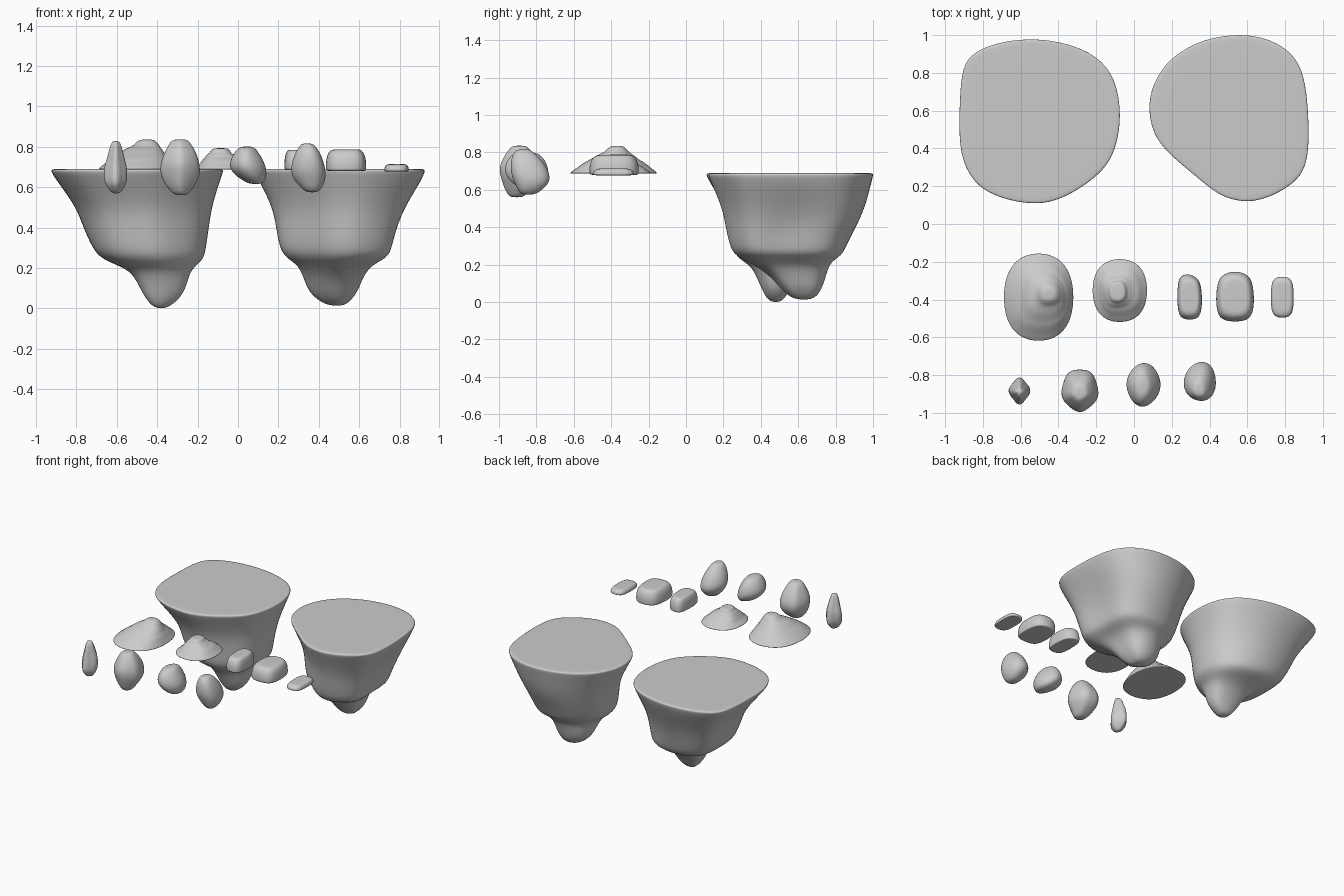
import bpy, bmesh, math


def ring_outline(n=16, power=2.6):
    """Rounded-square outline filling the -1..1 box."""
    pts = []
    for i in range(n):
        a = math.tau * i / n
        c, s = math.cos(a), math.sin(a)
        pts.append((math.copysign(abs(c) ** (2 / power), c),
                    math.copysign(abs(s) ** (2 / power), s)))
    return pts


def unit(pts):
    """Rescale an outline to the -1..1 box."""
    xs, ys = [p[0] for p in pts], [p[1] for p in pts]
    f = lambda v, vs: 2 * (v - min(vs)) / (max(vs) - min(vs)) - 1
    return [(f(x, xs), f(y, ys)) for x, y in pts]


def loft(name, levels, outline, lobes=None, grow=1.015):
    """Stack outline rings; each level is (z, x0, x1, y0, y1)."""
    bm = bmesh.new()
    rings = []
    for z, x0, x1, y0, y1 in levels:
        ring = []
        for u, v in outline:
            k = grow + (lobes(math.atan2(v, u), z) if lobes else 0)
            ring.append(bm.verts.new(((x0 + x1) / 2 + u * k * (x1 - x0) / 2,
                                      (y0 + y1) / 2 + v * k * (y1 - y0) / 2, z)))
        rings.append(ring)
    n = len(outline)
    for a, b in zip(rings, rings[1:]):
        for i in range(n):
            j = (i + 1) % n
            bm.faces.new((a[i], a[j], b[j], b[i]))
    bm.faces.new(rings[0])
    bm.faces.new(rings[-1])
    bmesh.ops.recalc_face_normals(bm, faces=bm.faces)
    me = bpy.data.meshes.new(name)
    bm.to_mesh(me)
    bm.free()
    for p in me.polygons:
        p.use_smooth = True
    ob = bpy.data.objects.new(name, me)
    bpy.context.collection.objects.link(ob)
    sub = ob.modifiers.new("smooth", 'SUBSURF')
    sub.levels = sub.render_levels = 2
    return ob


def band(z, lo, hi):
    """Soft weight that is 1 in the middle of a height band."""
    t = (z - lo) / (hi - lo)
    return math.sin(math.pi * t) if 0 < t < 1 else 0


def dent(a, at, sharp=8):
    """Groove centred on one direction."""
    return max(0, math.cos(a - at)) ** sharp


# Floating islands: flat top, tapering underside, off-centre tip
left_top = unit([(-.92, .6), (-.91, .8), (-.87, .89), (-.74, .955), (-.54, .98), (-.36, .955),
                 (-.2, .89), (-.1, .77), (-.07, .57), (-.1, .4), (-.16, .29), (-.29, .19),
                 (-.42, .125), (-.54, .11), (-.7, .14), (-.82, .2), (-.89, .3), (-.92, .42)])
loft("left_island", [
    (.69, -.88, -.11, .15, .94), (.69, -.92, -.07, .108, .98), (.675, -.92, -.07, .108, .98),
    (.62, -.885, -.09, .14, .96), (.5, -.80, -.125, .21, .9), (.4, -.765, -.14, .23, .86),
    (.3, -.72, -.155, .245, .83), (.25, -.68, -.165, .265, .81), (.215, -.60, -.20, .31, .77),
    (.18, -.52, -.24, .36, .63), (.08, -.475, -.26, .40, .56), (.02, -.435, -.32, .43, .53),
    (0, -.40, -.36, .46, .50)], left_top,
    lambda a, z: -.07 * band(z, .18, .66) * (dent(a, -2.6, 12) + dent(a, .8, 12)))

right_top = unit([(.08, .62), (.1, .5), (.15, .42), (.22, .35), (.33, .26), (.45, .16),
                  (.54, .135), (.62, .125), (.74, .16), (.85, .23), (.9, .3), (.92, .4),
                  (.92, .55), (.905, .75), (.86, .87), (.78, .94), (.68, .985), (.55, 1),
                  (.4, .98), (.28, .93), (.17, .85), (.1, .73)])
loft("right_island", [
    (.69, .12, .88, .165, .96), (.69, .08, .92, .12, 1), (.675, .08, .92, .12, 1),
    (.62, .11, .895, .145, .985), (.5, .175, .83, .20, .95), (.4, .195, .79, .22, .90),
    (.3, .21, .765, .24, .85), (.25, .24, .745, .265, .83), (.215, .30, .66, .34, .77),
    (.15, .325, .615, .44, .75), (.08, .35, .59, .50, .73), (.03, .41, .55, .55, .70),
    (.013, .46, .52, .60, .66)], right_top,
    lambda a, z: -.11 * band(z, .15, .6) * dent(a, 0, 14) + .02 * band(z, .15, .6))

# Terraced mounds with flat bases
round16 = ring_outline(16, 2.3)
loft("large_mound", [
    (.687, -.66, -.35, -.59, -.19), (.687, -.692, -.318, -.622, -.152),
    (.694, -.69, -.32, -.62, -.155), (.718, -.66, -.335, -.585, -.19),
    (.747, -.62, -.35, -.55, -.225), (.757, -.60, -.36, -.525, -.25),
    (.785, -.57, -.375, -.48, -.28), (.797, -.54, -.385, -.45, -.30),
    (.808, -.515, -.39, -.43, -.31), (.832, -.495, -.41, -.41, -.33),
    (.836, -.47, -.43, -.38, -.35)], round16,
    lambda a, z: .05 * math.cos(3 * a + 1) * band(z, .70, .83))
loft("small_mound", [
    (.687, -.20, .05, -.49, -.21), (.687, -.222, .072, -.522, -.182),
    (.694, -.22, .07, -.52, -.185), (.715, -.19, .045, -.49, -.22),
    (.738, -.175, .025, -.465, -.25), (.747, -.165, 0, -.445, -.275),
    (.765, -.152, -.025, -.43, -.285), (.77, -.14, -.035, -.42, -.30),
    (.79, -.13, -.045, -.41, -.305), (.793, -.11, -.06, -.39, -.33)], round16,
    lambda a, z: .05 * math.cos(4 * a + 2) * band(z, .70, .79))

# Low ground stones
box16 = ring_outline(16, 3.2)


def ground_stone(name, x0, x1, y0, y1, z0, z1, lobes=None):
    mx, my = (x1 - x0), (y1 - y0)
    levels = [(z0 + t * (z1 - z0), x0 + i * mx, x1 - i * mx, y0 + i * my, y1 - i * my)
              for t, i in ((0, .12), (0, .01), (.1, -.005), (.45, -.005), (.8, .04), (.98, .12), (1, .22))]
    loft(name, levels, box16, lobes)


ground_stone("tall_ground_stone", .23, .36, -.505, -.265, .685, .785, lambda a, z: -.12 * dent(a, .9, 6))
ground_stone("wide_ground_stone", .435, .635, -.515, -.245, .68, .787,
             lambda a, z: -.10 * (dent(a, .9, 6) + dent(a, 2.2, 6)))
ground_stone("flat_ground_stone", .725, .845, -.495, -.28, .678, .714)

# Loose boulders
loft("slim_boulder", [
    (.83, -.618, -.592, -.90, -.875), (.81, -.63, -.58, -.92, -.86), (.74, -.645, -.565, -.935, -.83),
    (.70, -.66, -.553, -.94, -.82), (.63, -.66, -.553, -.955, -.815), (.60, -.645, -.565, -.94, -.84),
    (.567, -.62, -.585, -.91, -.87)], ring_outline(20, 2), lambda a, z: .11 * math.cos(4 * a))


def chunky(phase, sides=5, amount=.06):
    """Boulder cross-section with a few blunt corners."""
    return lambda a, z: amount * math.cos(sides * a + phase)


loft("large_boulder", [
    (.837, -.315, -.255, -.92, -.86), (.825, -.335, -.24, -.94, -.84), (.78, -.36, -.21, -.97, -.80),
    (.72, -.385, -.19, -1.0, -.765), (.66, -.385, -.185, -.985, -.765), (.61, -.36, -.215, -.97, -.80),
    (.57, -.325, -.24, -.95, -.86), (.56, -.305, -.26, -.93, -.88)], ring_outline(16, 2), chunky(1.6))
loft("round_boulder", [
    (.802, .02, .07, -.89, -.82), (.79, -.005, .088, -.93, -.78), (.75, -.03, .115, -.96, -.75),
    (.70, -.045, .138, -.97, -.735), (.66, -.015, .14, -.95, -.74), (.63, .03, .135, -.92, -.77),
    (.615, .06, .115, -.89, -.82)], ring_outline(16, 2.1), chunky(.4, 4, .04))
loft("leaning_boulder", [
    (.817, .32, .365, -.90, -.84), (.805, .305, .385, -.92, -.82), (.76, .28, .415, -.94, -.77),
    (.69, .26, .437, -.94, -.73), (.64, .275, .437, -.92, -.73), (.60, .31, .42, -.90, -.77),
    (.573, .34, .395, -.88, -.81)], ring_outline(16, 2.1), chunky(2.5, 3, .05))
